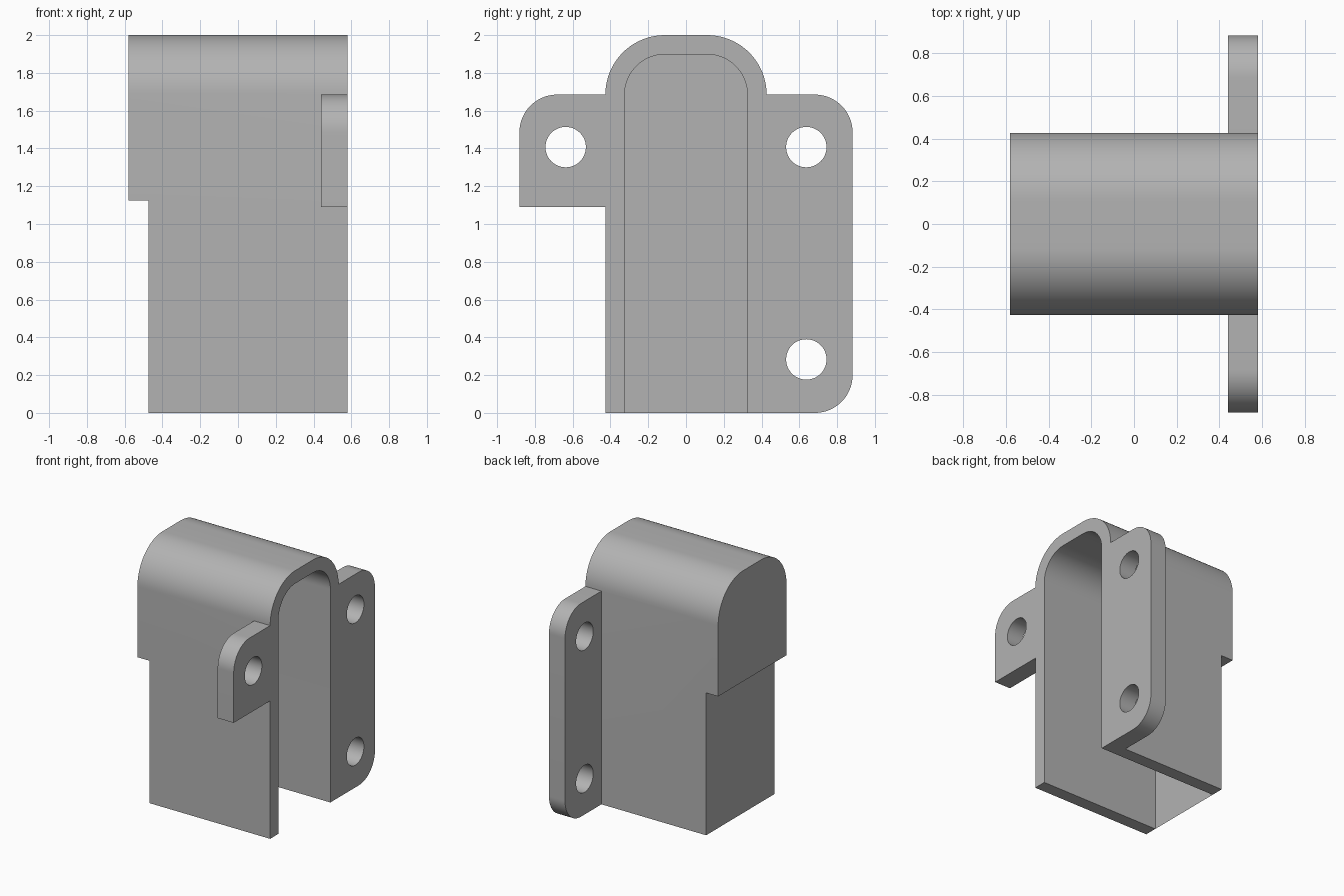
import bpy, bmesh, math
from mathutils import Vector

cube = bpy.data.objects.get("Cube")
if cube:
    bpy.data.objects.remove(cube, do_unlink=True)

# Main dimensions
END = 0.58          # half length along x
OUT, INN = 0.427, 0.325
SPRING = 1.685      # height where the arch starts
CAP = -0.475        # inner face of the closed end
FLANGE_X = 0.44
EDGE = 0.882        # outer edge of the flanges
ARC = 20

steel = bpy.data.materials.new("plain grey")
steel.use_nodes = True
grey = (0.45, 0.45, 0.45, 1)
steel.diffuse_color = grey
steel.node_tree.nodes["Principled BSDF"].inputs["Base Color"].default_value = grey


def arc(cy, cz, r, start, end, steps=ARC):
    """Points on an arc in the y-z plane, angles in degrees."""
    angles = [math.radians(start + (end - start) * i / steps) for i in range(steps + 1)]
    return [(cy + r * math.cos(a), cz + r * math.sin(a)) for a in angles]


def prism(name, outline, x0, x1):
    """Extrude a y-z outline from x0 to x1."""
    bm = bmesh.new()
    face = bm.faces.new([bm.verts.new((x0, y, z)) for y, z in outline])
    grown = bmesh.ops.extrude_face_region(bm, geom=[face])["geom"]
    moved = [g for g in grown if isinstance(g, bmesh.types.BMVert)]
    bmesh.ops.translate(bm, verts=moved, vec=Vector((x1 - x0, 0, 0)))
    bmesh.ops.recalc_face_normals(bm, faces=bm.faces)
    mesh = bpy.data.meshes.new(name)
    bm.to_mesh(mesh)
    bm.free()
    mesh.materials.append(steel)
    obj = bpy.data.objects.new(name, mesh)
    bpy.context.collection.objects.link(obj)
    return obj


def combine(target, tool, operation):
    """Apply a boolean and discard the tool."""
    mod = target.modifiers.new(operation, 'BOOLEAN')
    mod.operation, mod.solver, mod.object = operation, 'EXACT', tool
    bpy.context.view_layer.objects.active = target
    bpy.ops.object.modifier_apply(modifier=mod.name)
    bpy.data.objects.remove(tool, do_unlink=True)


def arch(half, radius, bottom):
    c = half - radius
    return ([(-half, bottom), (half, bottom)] + arc(c, SPRING, radius, 0, 90)
            + arc(-c, SPRING, radius, 90, 180))


def rect(y0, y1, z0, z1):
    return [(y0, z0), (y1, z0), (y1, z1), (y0, z1)]


# Arched housing, open at one end and below
housing = prism("arched_housing", arch(OUT, 0.315, 0), -END, END)
combine(housing, prism("cavity", arch(INN, 0.213, -0.1), CAP, END + 0.1), 'DIFFERENCE')
combine(housing, prism("end_notch", rect(-0.6, 0.6, -0.1, 1.125), -END - 0.1, CAP), 'DIFFERENCE')

# Mounting flanges, rooted inside the side walls
R = 0.2
ROOT = 0.38
long_flange = prism("long_flange", [(ROOT, 0)] + arc(EDGE - R, R, R, -90, 0)
                    + arc(EDGE - R, SPRING - R, R, 0, 90) + [(ROOT, SPRING)], FLANGE_X, END)
short_flange = prism("short_flange", [(-ROOT, 1.09), (-ROOT, SPRING)]
                     + arc(R - EDGE, SPRING - R, R, 90, 180) + [(-EDGE, 1.09)], FLANGE_X, END)
for flange in (long_flange, short_flange):
    combine(housing, flange, 'UNION')

# Screw holes
for y, z in ((0.637, 1.407), (0.637, 0.283), (-0.637, 1.407)):
    circle = arc(y, z, 0.107, 0, 360, 48)[:-1]
    combine(housing, prism("screw_hole", circle, FLANGE_X - 0.1, END + 0.1), 'DIFFERENCE')

bpy.ops.object.select_all(action='DESELECT')
housing.select_set(True)
bpy.context.view_layer.objects.active = housing
bpy.ops.object.shade_smooth_by_angle(angle=math.radians(30))
